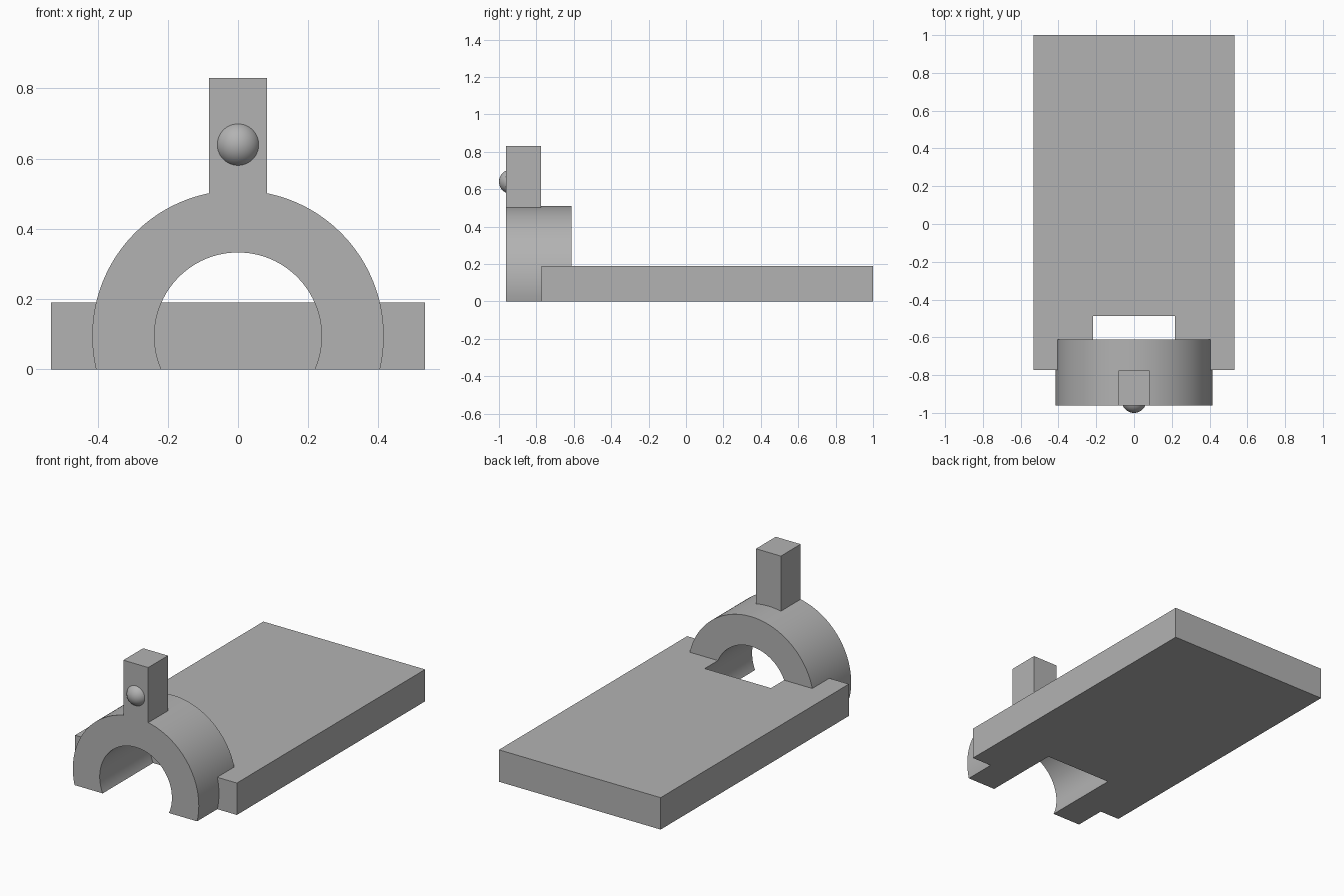
import bpy
import bmesh
from math import asin, cos, sin, pi

if "Cube" in bpy.data.objects:
    bpy.data.objects.remove(bpy.data.objects["Cube"], do_unlink=True)

# Main dimensions
FRONT, NOTCH_END = -0.962, -0.488
AXIS_Z, OUTER_R, BORE_R = 0.095, 0.415, 0.238

grey = bpy.data.materials.new("plain grey")
grey.use_nodes = True
grey.diffuse_color = (0.45, 0.45, 0.45, 1)
grey.node_tree.nodes["Principled BSDF"].inputs["Base Color"].default_value = grey.diffuse_color


def extrude(name, profile, y0, y1):
    """Solid made by sweeping an x-z profile from y0 to y1."""
    bm = bmesh.new()
    face = bm.faces.new([bm.verts.new((x, y0, z)) for x, z in profile])
    swept = bmesh.ops.extrude_face_region(bm, geom=[face])["geom"]
    verts = [g for g in swept if isinstance(g, bmesh.types.BMVert)]
    bmesh.ops.translate(bm, verts=verts, vec=(0, y1 - y0, 0))
    bmesh.ops.recalc_face_normals(bm, faces=bm.faces)
    mesh = bpy.data.meshes.new(name)
    bm.to_mesh(mesh)
    bm.free()
    mesh.materials.append(grey)
    obj = bpy.data.objects.new(name, mesh)
    bpy.context.collection.objects.link(obj)
    return obj


def rectangle(half, z0, z1):
    return [(-half, z0), (half, z0), (half, z1), (-half, z1)]


def arc(radius, start, end, steps):
    angles = [start + (end - start) * i / steps for i in range(steps + 1)]
    return [(radius * cos(a), AXIS_Z + radius * sin(a)) for a in angles]


def combine(target, tool, operation):
    """Apply a boolean and discard the tool."""
    mod = target.modifiers.new(operation, "BOOLEAN")
    mod.object, mod.operation, mod.solver = tool, operation, "EXACT"
    bpy.context.view_layer.objects.active = target
    bpy.ops.object.modifier_apply(modifier=mod.name)
    bpy.data.objects.remove(tool, do_unlink=True)


def smooth(obj):
    bpy.ops.object.select_all(action="DESELECT")
    obj.select_set(True)
    bpy.context.view_layer.objects.active = obj
    bpy.ops.object.shade_smooth_by_angle()


# Flat base, round arch trimmed at the floor, and upright post as one solid
bracket = extrude("base_with_arch_and_post", rectangle(0.533, 0, 0.19), -0.772, 1)
floor = asin(AXIS_Z / OUTER_R)
arch = extrude("arch", arc(OUTER_R, -floor, pi + floor, 96), FRONT, -0.612)
post = extrude("post", rectangle(0.082, 0.42, 0.83), FRONT, -0.776)
combine(arch, post, "UNION")
combine(bracket, arch, "UNION")

# Bore through the arch that also notches the base
bore = extrude("bore", arc(BORE_R, 0, 2 * pi, 96)[:-1], -1.2, NOTCH_END)
combine(bracket, bore, "DIFFERENCE")
smooth(bracket)

# Round bead on the front of the post
bpy.ops.mesh.primitive_uv_sphere_add(segments=48, ring_count=24, radius=0.065,
                                     location=(0, -0.935, 0.64))
bead = bpy.context.object
bead.name = "front_bead"
bead.data.materials.append(grey)
smooth(bead)
